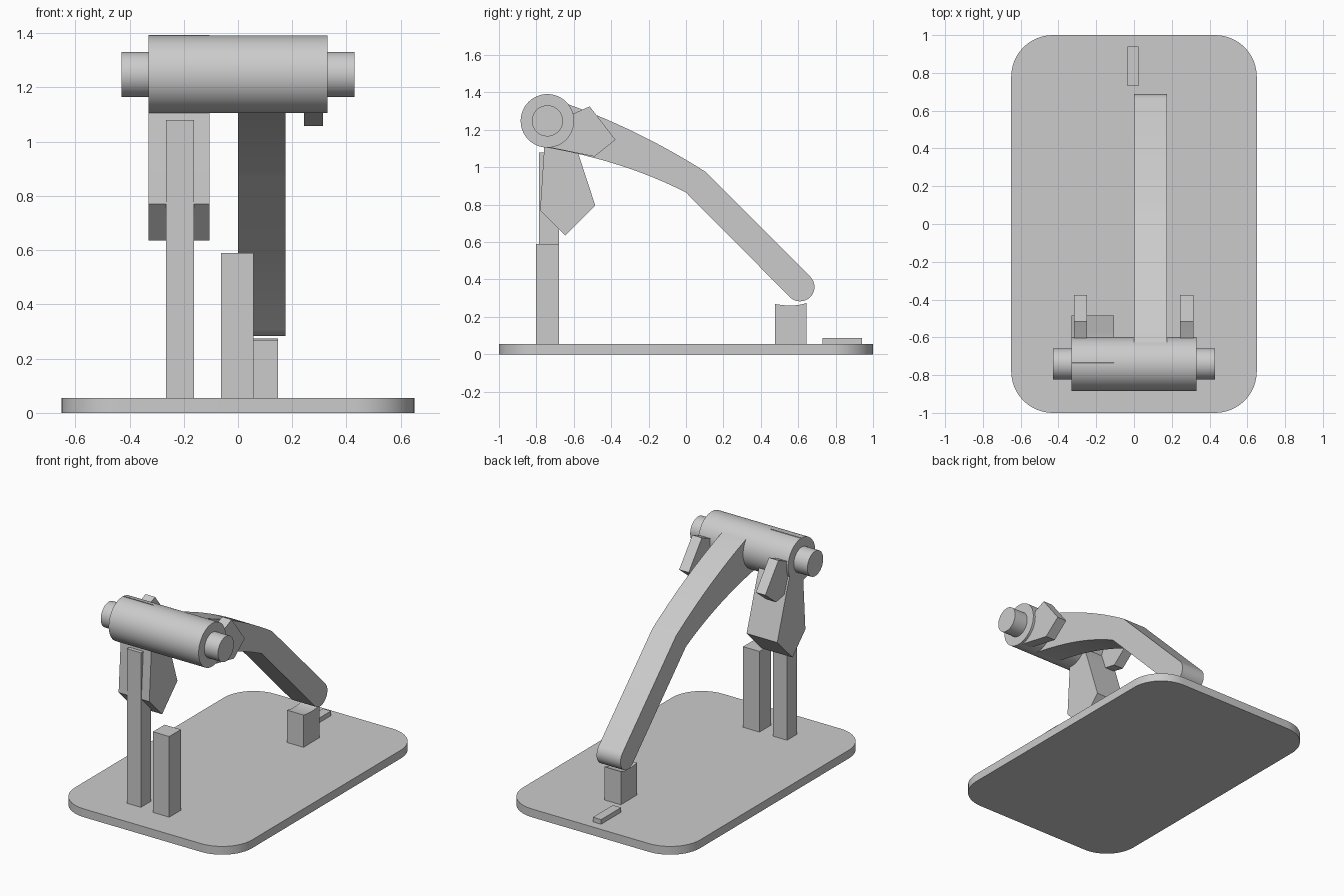
import bpy, bmesh, math
from mathutils import Vector

cube = bpy.data.objects.get("Cube")
if cube:
    bpy.data.objects.remove(cube, do_unlink=True)

grey = bpy.data.materials.new("plain_grey")
grey.use_nodes = True
GREY = (0.6, 0.6, 0.6, 1)
grey.diffuse_color = GREY
grey.node_tree.nodes["Principled BSDF"].inputs["Base Color"].default_value = GREY


def arc(cx, cy, r, start, end, steps):
    """Points on an arc, angles in degrees."""
    angles = [math.radians(start + (end - start) * i / steps) for i in range(steps + 1)]
    return [(cx + r * math.cos(a), cy + r * math.sin(a)) for a in angles]


def bend(a, ctrl, b, steps=12):
    """Points on a quadratic curve from a to b."""
    a, ctrl, b = Vector(a), Vector(ctrl), Vector(b)
    ts = [i / steps for i in range(steps + 1)]
    return [tuple(a * (1 - t) ** 2 + ctrl * 2 * t * (1 - t) + b * t * t) for t in ts]


def prism(name, profile, lo, hi, axis="x"):
    """Extrude a (y, z) profile along x, or an (x, y) profile along z."""
    place = (lambda p, d: (d, p[0], p[1])) if axis == "x" else (lambda p, d: (p[0], p[1], d))
    bm = bmesh.new()
    face = bm.faces.new([bm.verts.new(place(p, lo)) for p in profile])
    grown = bmesh.ops.extrude_face_region(bm, geom=[face])["geom"]
    offset = Vector(place((0, 0), hi - lo))
    bmesh.ops.translate(bm, vec=offset, verts=[v for v in grown if isinstance(v, bmesh.types.BMVert)])
    bmesh.ops.recalc_face_normals(bm, faces=bm.faces)
    mesh = bpy.data.meshes.new(name)
    bm.to_mesh(mesh)
    bm.free()
    mesh.materials.append(grey)
    obj = bpy.data.objects.new(name, mesh)
    bpy.context.collection.objects.link(obj)
    bpy.ops.object.select_all(action="DESELECT")
    obj.select_set(True)
    bpy.context.view_layer.objects.active = obj
    bpy.ops.object.shade_smooth_by_angle(angle=math.radians(25))
    return obj


def box(name, x0, x1, y0, y1, z0, z1):
    return prism(name, [(y0, z0), (y1, z0), (y1, z1), (y0, z1)], x0, x1)


# Base plate with rounded corners
W, L, R, T = 0.65, 1.0, 0.22, 0.055
outline = []
for k, (sx, sy) in enumerate([(1, 1), (-1, 1), (-1, -1), (1, -1)]):
    outline += arc(sx * (W - R), sy * (L - R), R, 90 * k, 90 * k + 90, 12)
prism("base_plate", outline, 0, T, axis="z")

# Barrel and the axle through it
CY, CZ = -0.741, 1.248
for name, radius, half in [("barrel", 0.143, 0.33), ("axle", 0.083, 0.43)]:
    prism(name, arc(CY, CZ, radius, 0, 360, 64)[:-1], -half, half)

# Long bent arm with a rounded tip
arm = [(-0.70, 1.355)]
arm += bend((-0.625, 1.335), (-0.24, 1.195), (0.105, 0.975))
arm += arc(0.61, 0.36, 0.077, 45, -135, 20)
arm += bend((0, 0.865), (-0.333, 1.035), (-0.755, 1.107))
prism("long_arm", arm, 0, 0.175)

# Short hanging striker
prism("striker", [(-0.735, 1.394), (-0.61, 1.17), (-0.575, 1.07), (-0.485, 0.795),
                  (-0.645, 0.635), (-0.78, 0.77), (-0.757, 1.12)], -0.33, -0.105)

# Pair of side lugs
lug = [(-0.70, 1.25), (-0.617, 1.28), (-0.515, 1.325), (-0.377, 1.147),
       (-0.49, 1.057), (-0.75, 1.11)]
for side, x in [("right", -0.318), ("left", 0.244)]:
    prism("lug_" + side, lug, x, x + 0.07)

# Posts on the base
box("tall_post", -0.265, -0.163, -0.785, -0.68, T, 1.08)
box("short_post", -0.063, 0.057, -0.802, -0.68, T, 0.59)

# Rear rest with a shallow hollow under the arm tip
rest = [(0.475, T), (0.645, T)] + bend((0.645, 0.275), (0.58, 0.25), (0.475, 0.269), 8)
prism("rear_rest", rest, 0.027, 0.148)

# Small flat stop behind the rest
box("rear_stop", -0.035, 0.025, 0.73, 0.94, T, 0.086)
